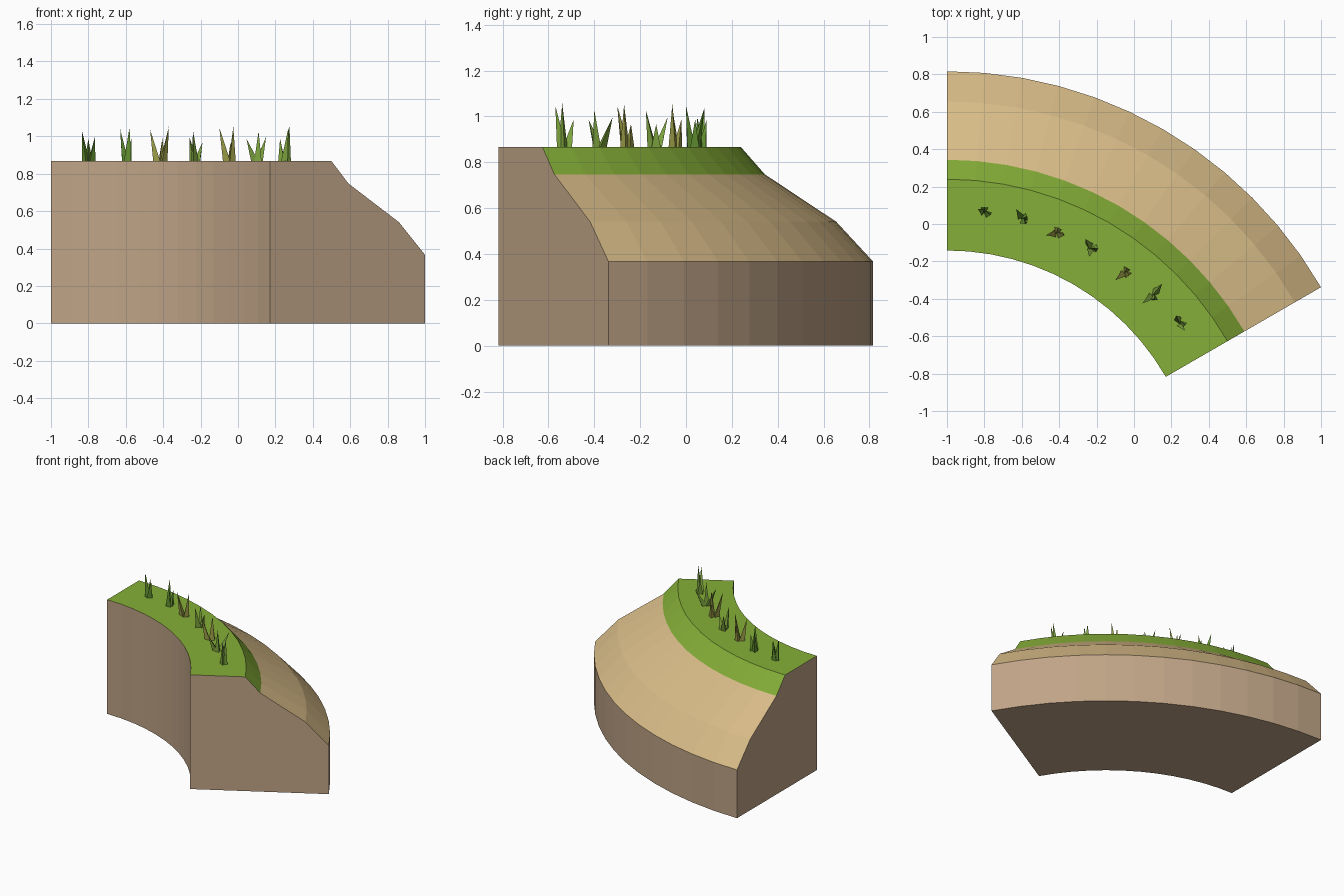
import bpy, bmesh, math
from mathutils import Vector

if "Cube" in bpy.data.objects:
    bpy.data.objects.remove(bpy.data.objects["Cube"])

CY = -1.4925          # bend centre is (-1, CY)
TOP = 0.867
STEPS = 12            # 5 degrees each, sweeping 90 -> 30 degrees


def material(name, rgb):
    m = bpy.data.materials.new(name)
    m.diffuse_color = (*rgb, 1)
    m.use_nodes = True
    m.node_tree.nodes["Principled BSDF"].inputs["Base Color"].default_value = m.diffuse_color
    return m


def make_object(name, bm, mats):
    me = bpy.data.meshes.new(name)
    bm.to_mesh(me)
    bm.free()
    for m in mats:
        me.materials.append(m)
    ob = bpy.data.objects.new(name, me)
    bpy.context.collection.objects.link(ob)
    return ob


earth = material("earth", (0.52, 0.37, 0.24))
sand = material("sand", (0.70, 0.51, 0.25))
turf = material("turf", (0.24, 0.43, 0.04))
blade_mats = [material("blade_green", (0.13, 0.30, 0.03)),
              material("blade_light", (0.21, 0.38, 0.05)),
              material("blade_yellow", (0.36, 0.37, 0.07))]

# Curved bank: cross-section (radius, z) swept around the bend
profile = [(1.351, 0), (2.309, 0), (2.309, 0.367), (2.148, 0.541),
           (1.836, 0.748), (1.732, TOP), (1.351, TOP)]
side_mat = [0, 0, 1, 1, 2, 2, 0]   # material of each profile segment
bm = bmesh.new()
rings = []
for i in range(STEPS + 1):
    a = math.radians(90 - 60 * i / STEPS)
    rings.append([bm.verts.new((-1 + r * math.cos(a), CY + r * math.sin(a), z))
                  for r, z in profile])
n = len(profile)
for p, q in zip(rings, rings[1:]):
    for k in range(n):
        j = (k + 1) % n
        bm.faces.new((p[k], p[j], q[j], q[k])).material_index = side_mat[k]
bm.faces.new(rings[0])
bm.faces.new(rings[-1])
bmesh.ops.recalc_face_normals(bm, faces=bm.faces)
make_object("curved_bank", bm, [earth, sand, turf])

# Grass tufts: centre, colour, then blade tips as (dx, dy, height)
tufts = [
    (-0.80, 0.06, 0, [(-.035, .02, .165), (.035, -.01, .13), (0, .03, .12)]),
    (-0.60, 0.03, 0, [(-.03, .05, .17), (.02, -.03, .18), (.03, .01, .12)]),
    (-0.415, -0.05, 2, [(-.055, -.01, .17), (.045, -.01, .185), (.01, .03, .12)]),
    (-0.23, -0.13, 1, [(-.01, -.045, .16), (-.03, .05, .13), (.04, 0, .10)]),
    (-0.05, -0.26, 2, [(-.05, -.04, .18), (.025, -.01, .185), (.01, .02, .10)]),
    (0.10, -0.38, 1, [(-.055, -.045, .12), (.01, -.02, .16), (.05, .06, .13)]),
    (0.245, -0.53, 1, [(.025, -.04, .18), (.03, -.01, .19), (-.02, .04, .12)]),
]
for t, (x, y, mat, tips) in enumerate(tufts):
    bm = bmesh.new()
    for b, (dx, dy, h) in enumerate(tips):
        out = Vector((dx, dy, 0)).normalized()
        centre = Vector((x, y, TOP)) + out * 0.016
        spin = math.atan2(dy, dx) + b * 0.5
        base = [bm.verts.new(centre + 0.023 * Vector((math.cos(spin + k * math.tau / 3),
                                                      math.sin(spin + k * math.tau / 3), 0)))
                for k in range(3)]
        tip = bm.verts.new((x + dx, y + dy, TOP + h))
        bm.faces.new(base[::-1])
        for k in range(3):
            bm.faces.new((base[k], base[(k + 1) % 3], tip))
    make_object(f"grass_tuft_{t + 1}", bm, [blade_mats[mat]])
